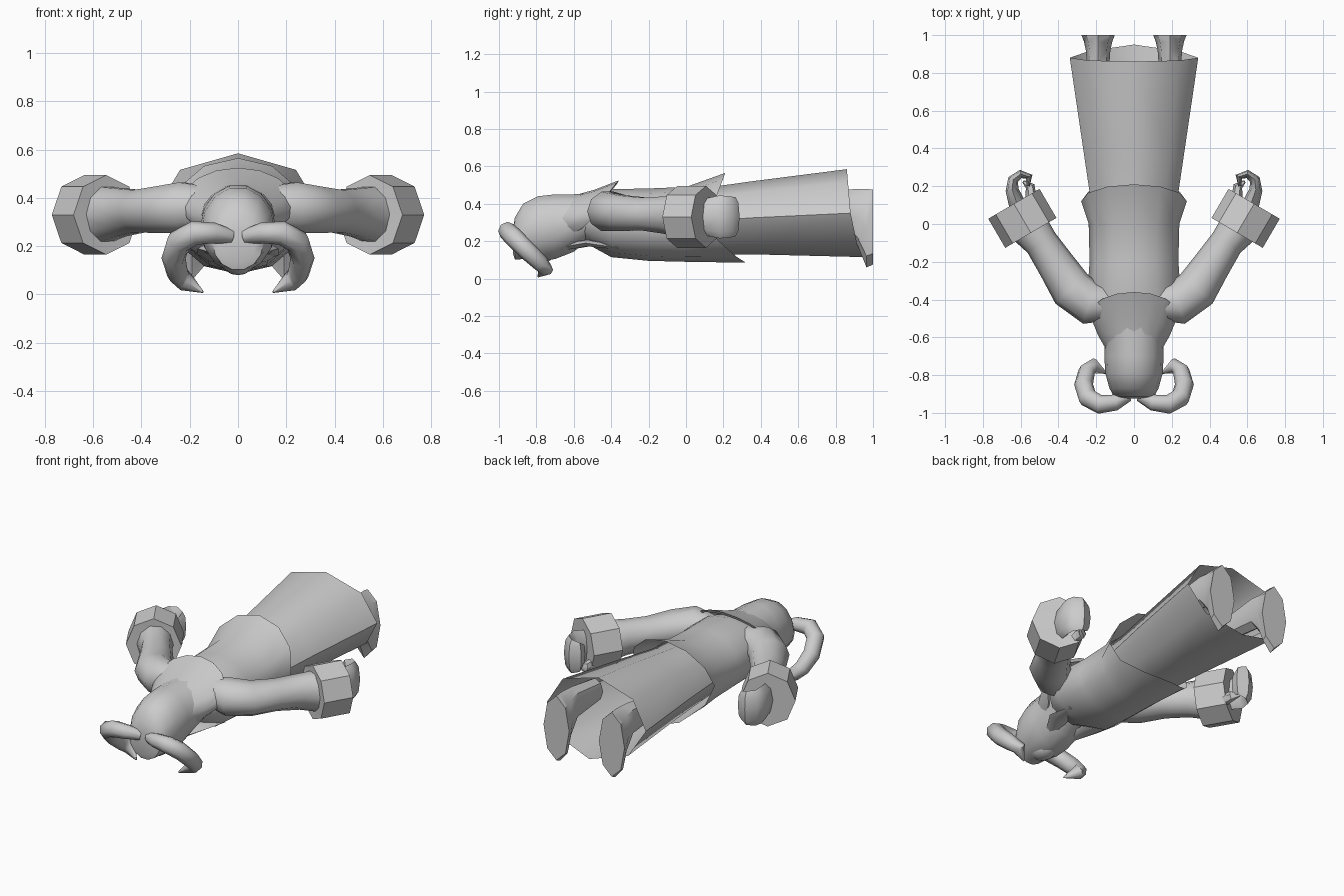
import bpy, bmesh, math
from mathutils import Vector

if "Cube" in bpy.data.objects:
    bpy.data.objects.remove(bpy.data.objects["Cube"])


def finish(name, rings, caps=(False, False), mirror=False, angle=50):
    """Skin a list of vertex rings into one object."""
    bm = bmesh.new()
    vr = [[bm.verts.new(p) for p in r] for r in rings]
    n = len(vr[0])
    for a, b in zip(vr, vr[1:]):
        for i in range(n):
            j = (i + 1) % n
            bm.faces.new((a[i], a[j], b[j], b[i]))
    if caps[0]:
        bm.faces.new(vr[0][::-1])
    if caps[1]:
        bm.faces.new(vr[-1])
    bmesh.ops.recalc_face_normals(bm, faces=bm.faces)
    me = bpy.data.meshes.new(name)
    bm.to_mesh(me)
    bm.free()
    ob = bpy.data.objects.new(name, me)
    bpy.context.collection.objects.link(ob)
    if mirror:
        ob.modifiers.new("mirror", 'MIRROR')
    bpy.ops.object.select_all(action='DESELECT')
    ob.select_set(True)
    bpy.context.view_layer.objects.active = ob
    bpy.ops.object.shade_smooth_by_angle(angle=math.radians(angle))
    return ob


def loft(name, secs, n=8, cx=0, **kw):
    """Sections along y: (y, z_low, z_high, half_width, y_shift_top, y_shift_bottom)."""
    rings = []
    for y, lo, hi, rx, *sh in secs:
        top, bot = sh or (0, 0)
        ring = []
        for i in range(n):
            a = 2 * math.pi * i / n
            s = math.sin(a)
            dy = top * s if s > 0 else bot * s * s
            ring.append((cx + rx * math.cos(a), y + dy, (lo + hi) / 2 + (hi - lo) / 2 * s))
        rings.append(ring)
    return finish(name, rings, **kw)


def tube(name, pts, radii, up=(0, 0, 1), n=8, **kw):
    """Sweep ellipses (side radius, up radius) along a path."""
    P = [Vector(p) for p in pts]
    rings = []
    for k, p in enumerate(P):
        t = (P[min(k + 1, len(P) - 1)] - P[max(k - 1, 0)]).normalized()
        u = Vector(up)
        u = (u - t * u.dot(t)).normalized()
        s = t.cross(u)
        ru, rv = radii[k]
        rings.append([p + s * ru * math.cos(2 * math.pi * i / n) + u * rv * math.sin(2 * math.pi * i / n)
                      for i in range(n)])
    return finish(name, rings, mirror=True, **kw)


# long robe skirt, open at the hem
loft("robe_skirt", [(-0.1, .13, .475, .21), (0.1, .13, .485, .225), (0.35, .13, .52, .262),
                    (0.88, .115, .585, .34, -.02, .07)])

# tunic with flared, pointed hem
loft("tunic", [(-0.6, .22, .40, .12), (-0.5, .17, .455, .2), (-0.4, .115, .478, .25),
               (-0.2, .095, .482, .235), (0.0, .09, .49, .24), (0.12, .085, .565, .28, .09, .2)], n=12)

# hooded head
loft("hood", [(-0.925, .13, .27, .07), (-0.915, .10, .33, .105), (-0.87, .10, .405, .13),
              (-0.79, .09, .445, .152), (-0.70, .10, .455, .157), (-0.6, .14, .455, .155),
              (-0.5, .22, .46, .18)], n=14, caps=(True, True))

# shoulder cape slanting back from the neck
loft("cape_collar", [(-0.66, .20, .45, .15, .08, 0), (-0.59, .20, .475, .19, .1, -.03),
                     (-0.48, .23, .525, .235, .12, -.14), (-0.47, .26, .505, .22, .10, -.14)], n=16)

# face bulge under the hood
bpy.ops.mesh.primitive_uv_sphere_add(segments=12, ring_count=8, location=(0, -.79, .14))
face = bpy.context.object
face.name = "face"
face.scale = (.07, .09, .06)
bpy.ops.object.shade_smooth()

# front collar flaps
tube("collar_flap", [(.06, -.64, .17), (.11, -.52, .19), (.14, -.36, .165)],
     [(.04, .02), (.06, .02), (.03, .01)], n=6, caps=(True, True))

# curled horns
tube("horn", [(.03, -.91, .24), (.10, -.945, .255), (.18, -.955, .255), (.245, -.92, .22), (.267, -.85, .15),
              (.25, -.78, .085), (.215, -.75, .05), (.145, -.79, .01)],
     [(.03, .03), (.043, .043), (.05, .05), (.052, .052), (.05, .05), (.045, .045), (.04, .04), (.004, .004)],
     up=(0, .7, .7), caps=(True, True))

# sleeves
tube("sleeve", [(.12, -.42, .36), (.23, -.42, .36), (.33, -.345, .35), (.41, -.22, .345), (.49, -.1, .34),
                (.57, .0, .33)],
     [(.09, .09), (.115, .11), (.115, .10), (.10, .092), (.09, .105), (.11, .125)], n=10)

# wide cuffs, hollow at the hand end
tube("cuff", [(.55, -.04, .33), (.546, -.047, .33), (.636, .107, .33), (.634, .104, .33), (.58, .01, .33)],
     [(.09, .10), (.157, .165), (.157, .165), (.125, .135), (.10, .11)], n=8, angle=25)

# mitten hand curling inward
tube("hand", [(.58, .02, .33), (.62, .11, .33), (.645, .18, .33), (.64, .235, .33), (.60, .265, .33),
              (.555, .25, .33), (.56, .20, .33)],
     [(.04, .07), (.045, .10), (.035, .115), (.028, .11), (.022, .105), (.02, .09), (.008, .06)],
     caps=(True, True))

# thumb
tube("thumb", [(.575, .06, .27), (.545, .14, .25), (.55, .2, .25), (.585, .225, .26)],
     [(.03, .04), (.03, .035), (.025, .03), (.008, .01)], n=6, caps=(True, True))

# boots with legs running up into the robe
loft("boot", [(.62, .30, .44, .055), (.85, .27, .475, .06), (.92, .17, .48, .065), (.965, .06, .48, .075),
              (1.0, .075, .475, .088)], n=8, cx=.19, caps=(True, True), mirror=True, angle=35)
